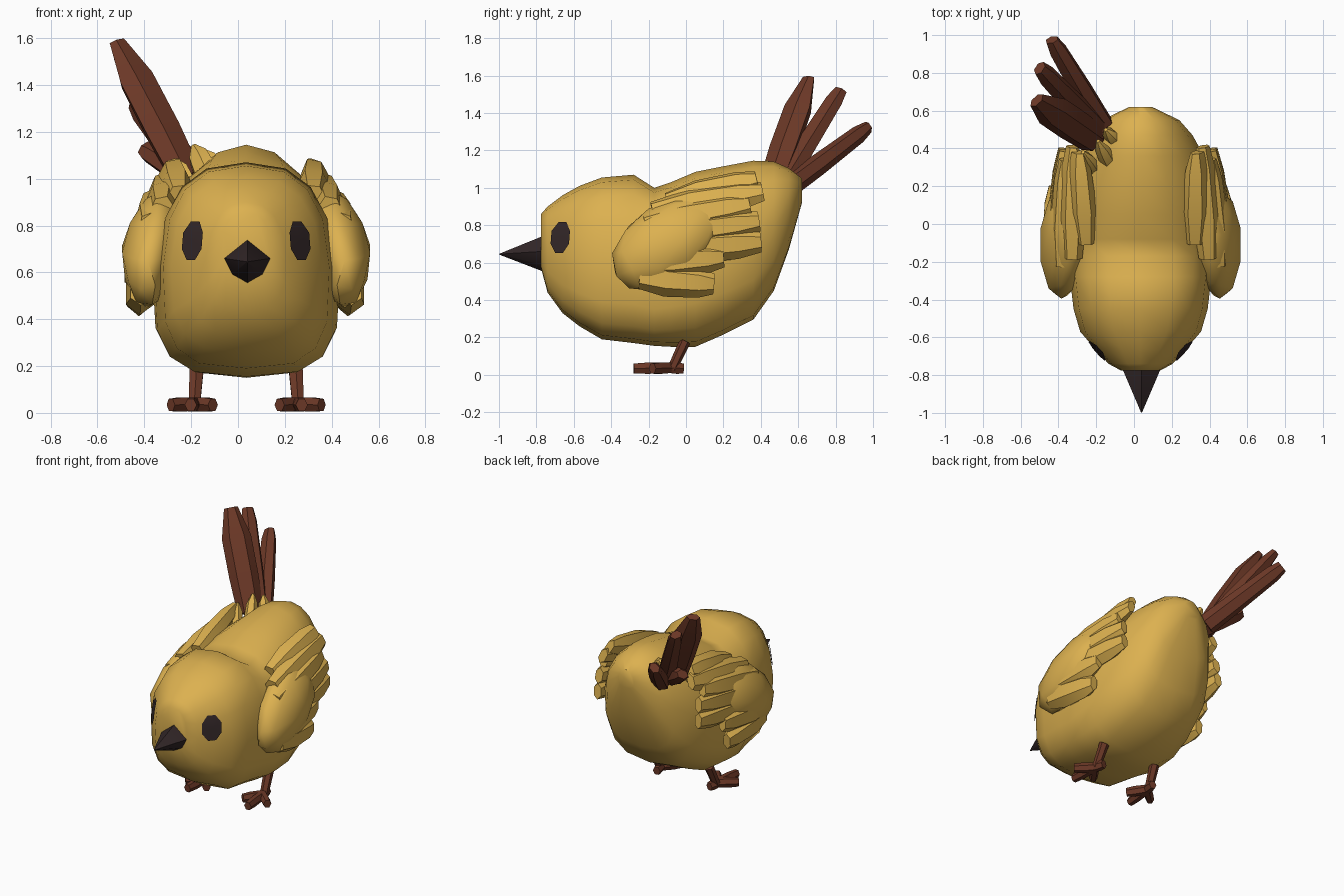
import bpy, bmesh, math
from mathutils import Vector as V
from mathutils.bvhtree import BVHTree

if "Cube" in bpy.data.objects:
    bpy.data.objects.remove(bpy.data.objects["Cube"])

CX = 0.035  # body centre line


def mat(name, rgb):
    m = bpy.data.materials.new(name)
    m.diffuse_color = (*rgb, 1)
    m.use_nodes = True
    m.node_tree.nodes["Principled BSDF"].inputs["Base Color"].default_value = m.diffuse_color
    return m


yellow = mat("mustard yellow", (0.72, 0.44, 0.08))
brown = mat("red brown", (0.15, 0.04, 0.02))
dark = mat("near black", (0.034, 0.021, 0.022))


def finish(bm, name, material, angle=40, normals=True):
    if normals:
        bmesh.ops.recalc_face_normals(bm, faces=bm.faces)
    me = bpy.data.meshes.new(name)
    bm.to_mesh(me)
    bm.free()
    ob = bpy.data.objects.new(name, me)
    bpy.context.collection.objects.link(ob)
    me.materials.append(material)
    bpy.ops.object.select_all(action='DESELECT')
    ob.select_set(True)
    bpy.context.view_layer.objects.active = ob
    bpy.ops.object.shade_smooth_by_angle(angle=math.radians(angle))
    return ob


def loft(bm, rings):
    """Skin a list of point rings and cap both ends."""
    vs = [[bm.verts.new(p) for p in r] for r in rings]
    n = len(vs[0])
    for a, b in zip(vs, vs[1:]):
        for i in range(n):
            j = (i + 1) % n
            bm.faces.new((a[i], a[j], b[j], b[i]))
    bm.faces.new(vs[0])
    bm.faces.new(vs[-1])


def bar(bm, a, b, face, profile, sides=6):
    """Tapered bar from a to b; profile = (t, half width, half thickness)."""
    a, b = V(a), V(b)
    d = b - a
    side = d.cross(V(face)).normalized()
    up = side.cross(d).normalized()
    rings = []
    for t, w, h in profile:
        rings.append([a + d * t + side * w * math.cos(k * math.tau / sides)
                      + up * h * math.sin(k * math.tau / sides) for k in range(sides)])
    loft(bm, rings)


# Body and head: superellipse sections (y, bottom, top, half width, top exponent)
SECTIONS = [
    (-0.775, 0.57, 0.86, 0.105, 2.3), (-0.74, 0.44, 0.90, 0.17, 2.3),
    (-0.66, 0.33, 0.96, 0.242, 2.4), (-0.57, 0.26, 1.01, 0.32, 2.5),
    (-0.45, 0.19, 1.055, 0.355, 2.6), (-0.28, 0.17, 1.07, 0.375, 2.6),
    (-0.17, 0.155, 1.00, 0.39, 2.6), (-0.08, 0.15, 1.03, 0.40, 2.4),
    (0.05, 0.15, 1.085, 0.40, 2.2), (0.20, 0.215, 1.115, 0.385, 2.1),
    (0.36, 0.295, 1.145, 0.335, 2.0), (0.47, 0.45, 1.14, 0.275, 2.0),
    (0.55, 0.67, 1.105, 0.205, 2.0), (0.62, 0.92, 1.05, 0.06, 2.0)]
rings = []
for y, lo, hi, w, e in SECTIONS:
    ring = []
    for k in range(16):
        a = k * math.tau / 16
        c, s = math.cos(a), math.sin(a)
        p = 2 / (e if s > 0 else max(e, 2.3) + 0.5)
        x = w * math.copysign(abs(c) ** p, c) * (1 - 0.06 * s)
        z = (lo + hi) / 2 + (hi - lo) / 2 * math.copysign(abs(s) ** p, s)
        ring.append(V((CX + x, y, z)))
    rings.append(ring)
bm = bmesh.new()
loft(bm, rings)
bmesh.ops.recalc_face_normals(bm, faces=bm.faces)
tree = BVHTree.FromBMesh(bm)
finish(bm, "body", yellow, 50)

# Eyes: thin octagonal plates laid onto the head
for s, side in ((1, "right"), (-1, "left")):
    bm = bmesh.new()
    n = V((s * 0.72, -0.69, 0))
    t = V((s * 0.69, 0.72, 0))
    mid = V((CX + s * 0.212, -0.655, 0.735))

    def lay(u, w):
        o = mid + t * u + V((0, 0, w))
        hit = tree.ray_cast(o + n * 0.5, -n)[0] or o
        return bm.verts.new(hit + n * 0.009)

    rows = [[lay(0, 0)]] + [
        [lay(f * 0.070 * math.cos((k + .5) * math.tau / 8),
             f * 0.090 * math.sin((k + .5) * math.tau / 8)) for k in range(8)]
        for f in (0.5, 1)]
    for k in range(8):
        j = (k + 1) % 8
        fs = [bm.faces.new((rows[0][0], rows[1][k], rows[1][j])),
              bm.faces.new((rows[1][k], rows[2][k], rows[2][j], rows[1][j]))]
        bm.normal_update()
        for f in fs:
            if f.normal.dot(n) < 0:
                f.normal_flip()
    finish(bm, side + "_eye", dark, normals=False)

# Beak: six-sided cone
bm = bmesh.new()
base = [(0, .74), (.10, .66), (.065, .59), (0, .555), (-.065, .59), (-.10, .66)]
loft(bm, [[V((CX + .005 + x * f, y, 0.645 + (z - 0.645) * f)) for x, z in base]
          for y, f in ((-0.74, 1), (-0.77, 1), (-0.997, 0.03))])
finish(bm, "beak", dark, 35)

# Tail feathers, swung to one side
BROAD = [(0, .085, .06), (.35, .095, .07), (.72, .095, .065), (1, .045, .025)]
SLIM = [(0, .07, .055), (.4, .065, .055), (.88, .055, .045), (1, .04, .03)]
bm = bmesh.new()
bar(bm, (-.215, .45, 1.0), (-.515, .655, 1.585), (-.7, .7, .3), BROAD)
bar(bm, (-.19, .50, 1.0), (-.50, .825, 1.52), (-.6, .5, .5), SLIM)
bar(bm, (-.17, .53, .99), (-.435, .975, 1.325), (-.6, -.1, .8), SLIM)
bar(bm, (-.19, .46, 1.0), (-.40, .61, 1.13), (-.5, 0, .8), SLIM)
finish(bm, "tail", brown, 35)

# Small yellow tufts around the tail root
bm = bmesh.new()
TUFT = [(0, .06, .04), (.6, .05, .035), (1, .012, .01)]
for a, b in (((-.14, .34, 1.03), (-.19, .44, 1.14)),
             ((-.22, .30, .96), (-.27, .38, 1.08)),
             ((-.10, .44, 1.02), (-.15, .50, 1.12))):
    bar(bm, a, b, (-.7, 0, .7), TUFT)
finish(bm, "tail_tufts", yellow)

# Wings: rounded shoulder with layered feathers lying back along the body
PLUMES = [  # base offset, y, z and tip offset, y, z
    (.29, -.10, .92, .30, .38, 1.04), (.36, -.18, .87, .33, .41, .98),
    (.41, -.22, .80, .37, .34, .91), (.44, -.22, .73, .375, .39, .82),
    (.45, -.22, .66, .38, .40, .71), (.46, -.24, .59, .43, .20, .63),
    (.45, -.25, .52, .43, .15, .485)]
PLUME = [(0, .06, .05), (.35, .09, .07), (.8, .08, .055), (1, .055, .03)]
for s, side in ((1, "right"), (-1, "left")):
    bm = bmesh.new()
    bmesh.ops.create_icosphere(bm, subdivisions=2, radius=1)
    for v in bm.verts:
        x, y, z = v.co
        v.co = V((CX + s * (.42 + .115 * x - .06 * max(z, 0)),
                  -.11 + .285 * y + .06 * z, .70 + .25 * z + .05 * y))
    for ax, ay, az, bx, by, bz in PLUMES:
        out = bx + (0.03 if s < 0 else 0)
        bar(bm, (CX + s * ax, ay, az), (CX + s * out, by, bz),
            (s, 0, max(0, (az - .7) * 2.5)), PLUME)
    finish(bm, side + "_wing", yellow)

# Legs with three splayed front toes and a short back toe
for s, side in ((1, "right"), (-1, "left")):
    bm = bmesh.new()
    x = CX + s * 0.212
    bar(bm, (x, -.005, .18), (x + s * .01, -.075, .03), (1, 0, 0),
        [(0, .03, .034), (1, .026, .028)])
    for dx, y in ((.025, -.28), (-.07, -.20), (.11, -.18), (-.005, -.015)):
        bar(bm, (x + s * .01, -.09, .038), (x + s * dx, y, .034), (0, 0, 1),
            [(0, .03, .032), (.6, .03, .035), (1, .026, .03)])
    finish(bm, side + "_leg", brown, 35)
